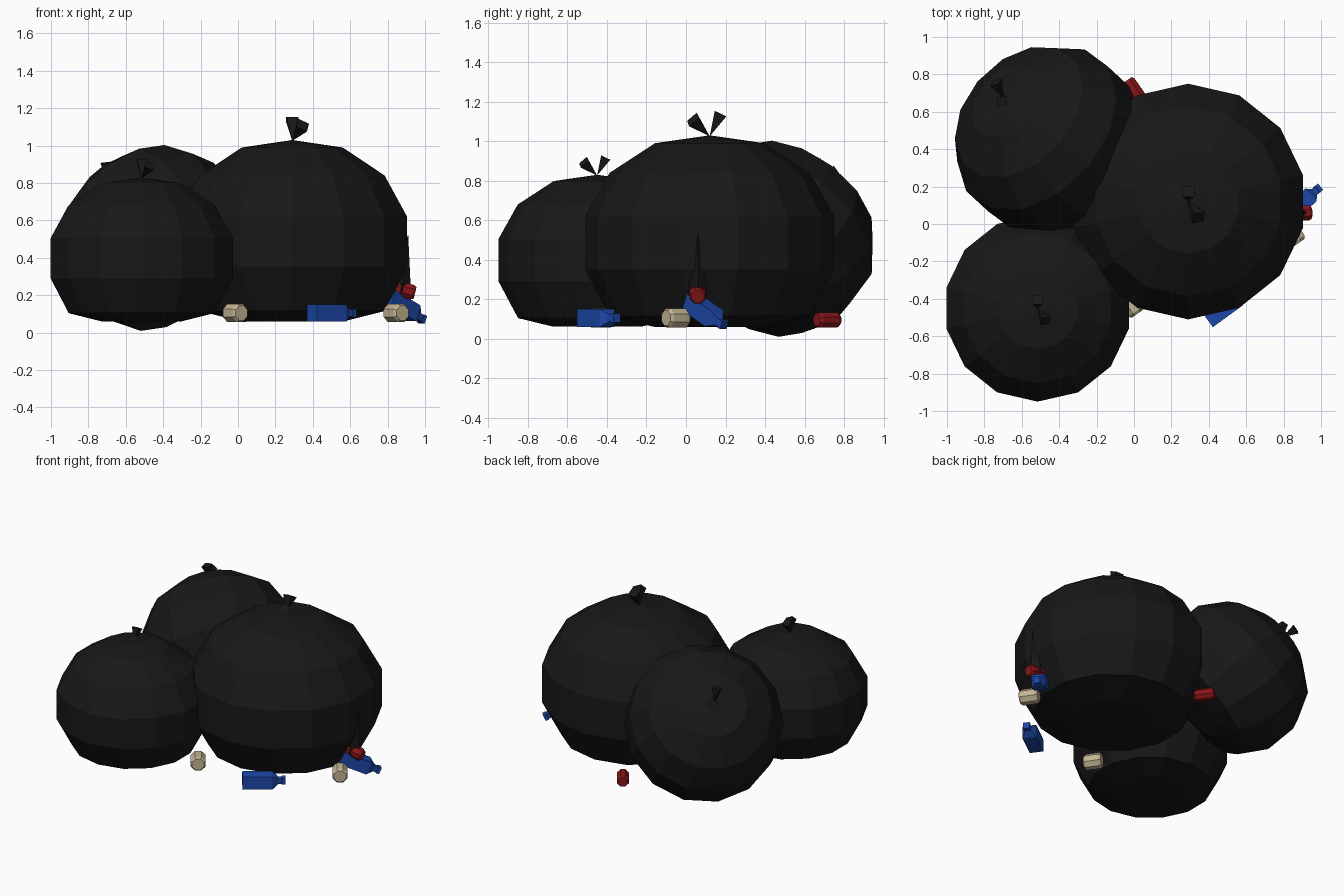
import bpy, bmesh, math
from mathutils import Vector, Matrix

if "Cube" in bpy.data.objects:
    bpy.data.objects.remove(bpy.data.objects["Cube"])


def material(name, rgb):
    m = bpy.data.materials.new(name)
    m.diffuse_color = (*rgb, 1)
    m.use_nodes = True
    m.node_tree.nodes["Principled BSDF"].inputs["Base Color"].default_value = m.diffuse_color
    return m


BLACK = material("black_plastic", (0.009, 0.009, 0.009))
BLUE = material("blue_plastic", (0.012, 0.065, 0.4))
RED = material("red_metal", (0.25, 0.008, 0.01))
BEIGE = material("beige_metal", (0.55, 0.46, 0.29))


def place(origin, axis, scale=1.0):
    """Matrix moving local +z onto the given axis at the origin."""
    rot = Vector((0, 0, 1)).rotation_difference(Vector(axis)).to_matrix().to_4x4()
    return Matrix.Translation(origin) @ rot @ Matrix.Scale(scale, 4)


def frame(origin, axis):
    """Like place, but keeps one side of the cross-section level."""
    z = Vector(axis).normalized()
    x = Vector((0, 0, 1)).cross(z).normalized()
    y = z.cross(x)
    rot = Matrix((x, y, z)).transposed().to_4x4()
    return Matrix.Translation(origin) @ rot


def lathe(name, profile, sides, matrix, mat, phase=0.0):
    """Flat-shaded solid of revolution; zero radius at an end makes a pole."""
    bm = bmesh.new()
    rings = []
    for r, z in profile:
        n = 1 if r == 0 else sides
        rings.append([bm.verts.new((r * math.cos(phase + math.tau * i / sides),
                                    r * math.sin(phase + math.tau * i / sides), z))
                      for i in range(n)])
    for a, b in zip(rings, rings[1:]):
        for i in range(sides):
            j = (i + 1) % sides
            quad = [a[i % len(a)], a[j % len(a)], b[j % len(b)], b[i % len(b)]]
            bm.faces.new(list(dict.fromkeys(quad)))
    for ring in (rings[0], rings[-1]):
        if len(ring) > 1:
            bm.faces.new(ring)
    bmesh.ops.transform(bm, matrix=matrix, verts=bm.verts)
    bmesh.ops.recalc_face_normals(bm, faces=bm.faces)
    me = bpy.data.meshes.new(name)
    bm.to_mesh(me)
    bm.free()
    me.materials.append(mat)
    ob = bpy.data.objects.new(name, me)
    bpy.context.collection.objects.link(ob)
    return ob


# Bags: squashed 14-sided spheres with flattened bottoms, heights about the widest level
BAG = [(0, -0.425), (0.28, -0.425), (0.505, -0.37), (0.63, -0.135), (0.63, 0.135),
       (0.507, 0.355), (0.277, 0.505), (0, 0.545)]
bags = [("large", (0.29, 0.12, 0.485), (0, 0, 1), 1.0),
        ("small", (-0.515, -0.45, 0.398), (0, 0, 1), 0.793),
        ("leaning", (-0.46, 0.455, 0.51), (-0.54, 0.5, 0.67), 0.805)]
for label, centre, axis, k in bags:
    m = place(centre, axis, k)
    lathe(label + "_bag", BAG, 14, m, BLACK, math.pi / 2)
    # knot: two four-sided cones with their tips on the bag top
    tip = Vector((0, 0, 0.54))
    for i, d in enumerate([(0.0, 0.055, 0.115), (0.055, -0.085, 0.085)]):
        cone = place(tip, d)
        lathe(f"{label}_bag_tie_{i + 1}", [(0, 0), (0.046, Vector(d).length)], 4,
              m @ cone, BLACK, math.pi / 4)

# Torn strip on the side of the large bag
lathe("bag_tear", [(0.05, 0), (0, 0.31)], 4,
      place((0.875, 0.06, 0.22), (0.035, 0, 0.31)), BLACK)

# Square bottles with shoulder and neck
BOTTLE = [(0.064, 0), (0.064, 0.195), (0.026, 0.235), (0.026, 0.255), (0.031, 0.257), (0.031, 0.28)]
for i, (p, d) in enumerate([((0.395, -0.515, 0.105), (0.81, 0.59, 0)),
                            ((0.80, 0.025, 0.185), (0.18, 0.16, -0.11))]):
    lathe(f"bottle_{i + 1}", BOTTLE, 4, frame(p, d), BLUE, math.pi / 4)


# Eight-sided cans with tapered rims
def can(name, centre, axis, r, length, mat):
    h = length / 2
    lathe(name, [(r * 0.8, -h), (r, -h * 0.75), (r, h * 0.75), (r * 0.8, h)], 8,
          frame(centre, axis), mat, math.pi / 8)


can("beige_can_1", (-0.015, -0.43, 0.105), (0.57, -0.82, 0), 0.053, 0.12, BEIGE)
can("beige_can_2", (0.845, -0.05, 0.105), (0.57, -0.82, 0), 0.053, 0.125, BEIGE)
can("red_can_1", (0.888, 0.058, 0.227), (1, 0.03, -0.24), 0.043, 0.12, RED)
can("red_can_2", (0.0, 0.715, 0.095), (-0.57, 0.82, 0), 0.042, 0.13, RED)
